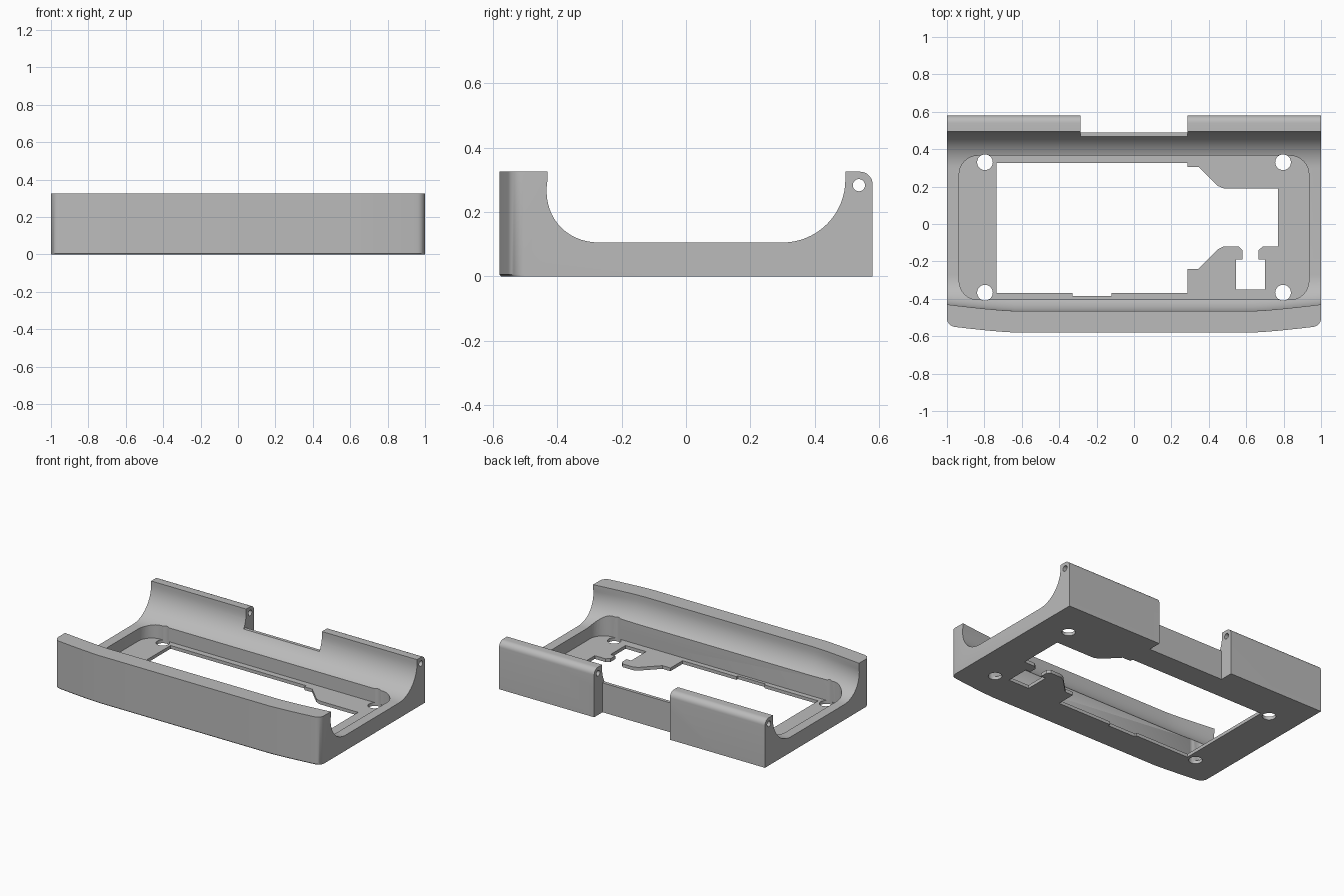
import bpy, bmesh, math
from mathutils import Matrix

if "Cube" in bpy.data.objects:
    bpy.data.objects.remove(bpy.data.objects["Cube"], do_unlink=True)

grey = bpy.data.materials.new("plain_grey")
grey.use_nodes = True
COLOUR = (0.5, 0.5, 0.5, 1)
grey.diffuse_color = COLOUR
grey.node_tree.nodes["Principled BSDF"].inputs["Base Color"].default_value = COLOUR


def to_object(name, bm):
    bmesh.ops.recalc_face_normals(bm, faces=bm.faces)
    mesh = bpy.data.meshes.new(name)
    bm.to_mesh(mesh)
    bm.free()
    mesh.materials.append(grey)
    obj = bpy.data.objects.new(name, mesh)
    bpy.context.collection.objects.link(obj)
    return obj


def arc(cx, cy, r, start, end, steps):
    """Points along a circular arc, angles in degrees."""
    angles = [math.radians(start + (end - start) * i / steps) for i in range(steps + 1)]
    return [(cx + r * math.cos(a), cy + r * math.sin(a)) for a in angles]


def prism(name, points, low, high):
    """Vertical prism over a plan outline."""
    bm = bmesh.new()
    base = bm.faces.new([bm.verts.new((x, y, low)) for x, y in points])
    top = bmesh.ops.extrude_face_region(bm, geom=[base])["geom"]
    moved = [v for v in top if isinstance(v, bmesh.types.BMVert)]
    bmesh.ops.translate(bm, verts=moved, vec=(0, 0, high - low))
    return to_object(name, bm)


def box(name, x, y0, y1, z0, z1):
    return prism(name, [(-x, y0), (x, y0), (x, y1), (-x, y1)], z0, z1)


def cut(target, cutter):
    cutter.hide_render = True
    mod = target.modifiers.new("cut", 'BOOLEAN')
    mod.operation = 'DIFFERENCE'
    mod.solver = 'EXACT'
    mod.object = cutter
    bpy.ops.object.select_all(action='DESELECT')
    bpy.context.view_layer.objects.active = target
    target.select_set(True)
    bpy.ops.object.modifier_apply(modifier=mod.name)
    bpy.data.objects.remove(cutter, do_unlink=True)


# Cradle side profile (y, z): front wall, hollow, back wall
TOP, FLOOR, R = 0.325, 0.105, 0.195
outer = [(-0.574, 0), (-0.58, 0.006), (-0.58, TOP)]
inner = [(-0.465, TOP)] + arc(-0.27, FLOOR + R, R, 180, 270, 16)
back = (arc(0.3, FLOOR + R, R, 270, 360, 16) + [(0.495, TOP)]
        + arc(0.54, TOP - 0.04, 0.04, 90, 0, 8) + [(0.58, 0)])


def bow(x):
    """Backward sweep of the front wall towards its ends."""
    return 0.035 * max(0, (abs(x) - 0.64) / 0.36) ** 1.3


def corner(x):
    """Rounded vertical corner of the front wall."""
    r = 0.04
    d = min(r, max(0, abs(x) - (1 - r)))
    return r - math.sqrt(r * r - d * d)


# Loft the profile along x
half = [0.64, 0.7, 0.76, 0.82, 0.88, 0.93]
half += [0.96 + 0.04 * math.sin(math.radians(a)) for a in range(0, 91, 15)]
bm = bmesh.new()
rings = []
for x in [-h for h in reversed(half)] + half:
    ring = [(y + bow(x) + corner(x), z) for y, z in outer]
    ring += [(y + bow(x) * min(1, (z - FLOOR) / R), z) for y, z in inner]
    ring += back
    rings.append([bm.verts.new((x, y, z)) for y, z in ring])
for a, b in zip(rings, rings[1:]):
    for i in range(len(a)):
        j = (i + 1) % len(a)
        bm.faces.new((a[i], a[j], b[j], b[i]))
bm.faces.new(rings[0])
bm.faces.new(rings[-1])
cradle = to_object("cradle_body", bm)

# Gap between the two back hinge tabs
cut(cradle, box("gap_outer", 0.285, 0.49, 0.8, -0.2, 0.6))
cut(cradle, box("gap_upper", 0.285, 0.35, 0.8, 0.2, 0.6))

# Rounded pocket above the thin base plate
X, Y0, Y1, PR = 0.935, -0.405, 0.365, 0.1
pocket = (arc(X - PR, Y1 - PR, PR, 0, 90, 8) + arc(PR - X, Y1 - PR, PR, 90, 180, 8)
          + arc(PR - X, Y0 + PR, PR, 180, 270, 8) + arc(X - PR, Y0 + PR, PR, 270, 360, 8))
cut(cradle, prism("pocket", pocket, 0.022, 0.6))

# Shaped opening through the base plate
opening = [(-0.735, 0.325), (0.285, 0.325), (0.285, 0.305), (0.345, 0.305),
           (0.445, 0.205), (0.48, 0.19), (0.77, 0.19), (0.77, -0.12),
           (0.69, -0.12), (0.665, -0.14), (0.665, -0.19), (0.7, -0.19),
           (0.7, -0.35), (0.545, -0.35), (0.545, -0.19), (0.58, -0.19),
           (0.58, -0.14), (0.56, -0.12), (0.48, -0.12), (0.45, -0.135),
           (0.345, -0.24), (0.285, -0.24), (0.285, -0.37), (-0.12, -0.37),
           (-0.12, -0.385), (-0.33, -0.385), (-0.33, -0.37), (-0.735, -0.37)]
cut(cradle, prism("opening", opening, -0.1, 0.1))

# Four screw holes
for x in (-0.797, 0.797):
    for y in (-0.367, 0.33):
        cut(cradle, prism("screw_hole", arc(x, y, 0.042, 0, 345, 23), -0.1, 0.3))

# Hinge pin bore along both tabs
bore = prism("pin_bore", arc(0, 0, 0.019, 0, 345, 23), -1.2, 1.2)
bore.data.transform(Matrix.Translation((0, 0.537, 0.283)) @ Matrix.Rotation(math.pi / 2, 4, 'Y'))
cut(cradle, bore)

bpy.ops.object.shade_smooth_by_angle(angle=math.radians(30))
